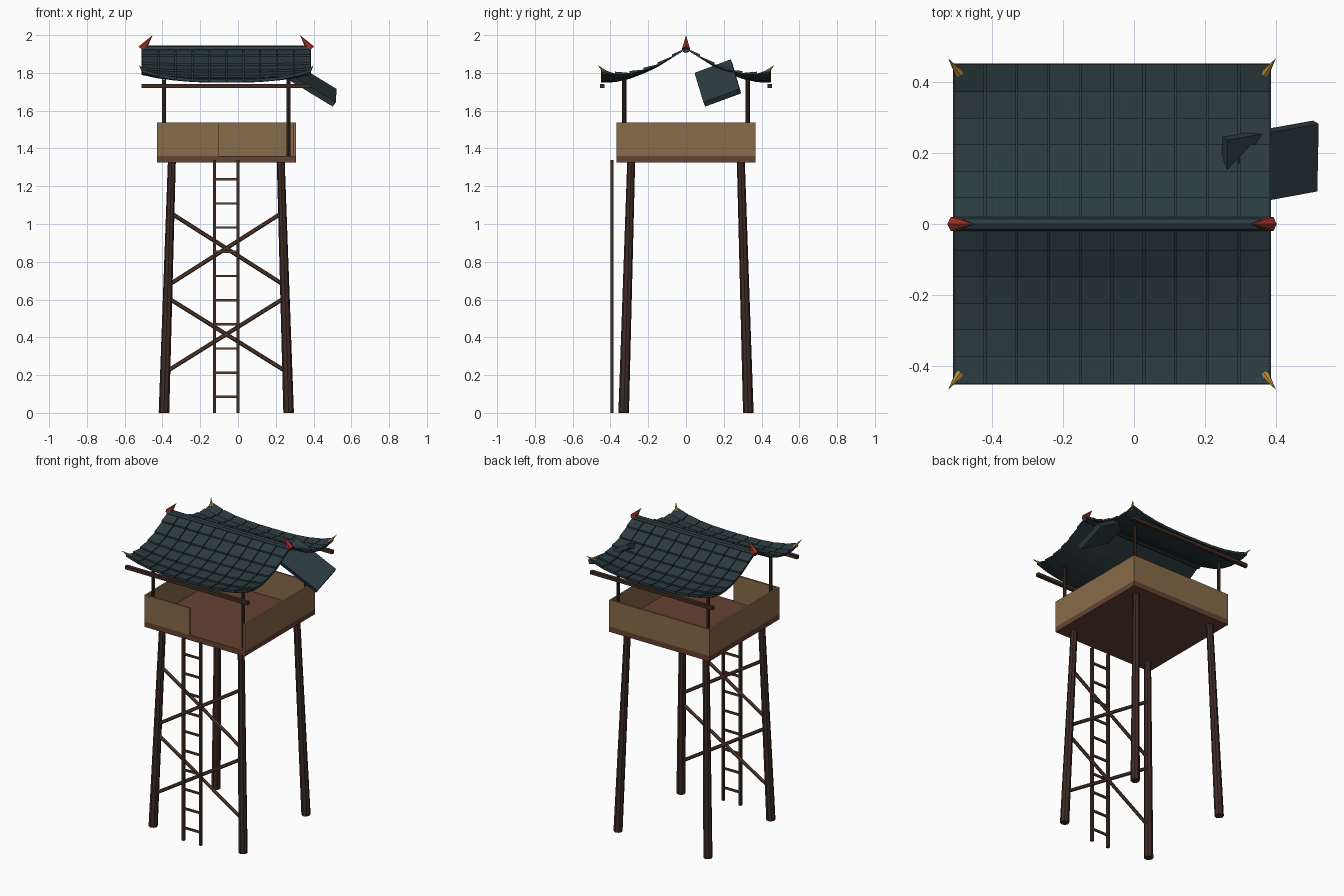
import bpy, bmesh
from mathutils import Vector, Matrix

if "Cube" in bpy.data.objects:
    bpy.data.objects.remove(bpy.data.objects["Cube"])

CX = -0.062  # tower centre in x


def mat(name, rgb):
    m = bpy.data.materials.new(name)
    m.diffuse_color = (*rgb, 1)
    m.use_nodes = True
    m.node_tree.nodes["Principled BSDF"].inputs["Base Color"].default_value = m.diffuse_color
    return m


DARK = mat("dark_wood", (.05, .025, .018))
BROWN = mat("brown_wood", (.09, .045, .027))
FLOOR = mat("floor_wood", (.13, .054, .032))
TAN = mat("wall_wood", (.25, .145, .068))
TILE = mat("roof_tile", (.024, .044, .050))
RED = mat("red_paint", (.32, .03, .02))
GOLD = mat("gold_paint", (.48, .26, .04))


def finish(name, bm, m):
    bmesh.ops.recalc_face_normals(bm, faces=bm.faces)
    me = bpy.data.meshes.new(name)
    bm.to_mesh(me)
    bm.free()
    me.materials.append(m)
    ob = bpy.data.objects.new(name, me)
    bpy.context.collection.objects.link(ob)
    return ob


def rod(name, a, b, r1, r2, m, sides=8):
    a, b = Vector(a), Vector(b)
    d = b - a
    bm = bmesh.new()
    M = Matrix.Translation((a + b) / 2) @ d.to_track_quat('Z', 'Y').to_matrix().to_4x4()
    bmesh.ops.create_cone(bm, cap_ends=True, segments=sides, radius1=r1, radius2=r2,
                          depth=d.length, matrix=M)
    return finish(name, bm, m)


def box(name, lo, hi, m):
    lo, hi = Vector(lo), Vector(hi)
    bm = bmesh.new()
    M = Matrix.Translation((lo + hi) / 2) @ Matrix.Diagonal((*(hi - lo), 1))
    bmesh.ops.create_cube(bm, size=1, matrix=M)
    return finish(name, bm, m)


def slab(bm, bottom, top):
    b = [bm.verts.new(p) for p in bottom]
    t = [bm.verts.new(p) for p in top]
    bm.faces.new(b)
    bm.faces.new(t)
    for i in range(4):
        j = (i + 1) % 4
        bm.faces.new((b[i], b[j], t[j], t[i]))


# Legs and roof posts
for sx in (-1, 1):
    for sy in (-1, 1):
        tag = ("left" if sx < 0 else "right") + ("_front" if sy < 0 else "_back")
        rod("leg_" + tag, (CX + sx * .33, sy * .33, 0), (CX + sx * .288, sy * .29, 1.34),
            .028, .021, DARK)
        rod("post_" + tag, (CX + sx * .33, sy * .327, 1.35), (CX + sx * .33, sy * .327, 1.765),
            .011, .011, DARK)

# Cross braces on the front
for i, (lo, hi) in enumerate(((.215, .61), (.675, 1.06))):
    for s in (-1, 1):
        def pt(side, z):
            k = z / 1.34
            return (CX + side * (.33 - .042 * k), -.33 + .04 * k, z)
        rod(f"brace_{i}_{s}", pt(-s, lo), pt(s, hi), .011, .011, BROWN, 6)

# Ladder
for x in (-.125, 0):
    box("ladder_rail", (x - .008, -.4, 0), (x + .008, -.384, 1.34), DARK)
for i in range(10):
    z = .085 + i * .128
    box("ladder_rung", (-.12, -.398, z - .006), (-.005, -.386, z + .006), BROWN)

# Platform and half-open parapet
X0, X1, Y, T = -.43, .307, .367, .012
box("platform_floor", (X0, -Y, 1.325), (X1, Y, 1.36), FLOOR)
box("wall_left", (X0, -Y, 1.36), (X0 + T, Y, 1.537), TAN)
box("wall_right", (X1 - T, -Y, 1.36), (X1, Y, 1.537), TAN)
box("wall_back", (X0 + T, Y - T, 1.36), (X1 - T, Y, 1.537), TAN)
box("wall_front_half", (X0 + T, -Y, 1.36), (-.10, -Y + T, 1.537), TAN)

# Eave beams
for s in (-1, 1):
    box("eave_beam", (-.512, s * .443 - .011, 1.719), (.387, s * .443 + .011, 1.741), DARK)

# Curved roof surface: u across -1..1, v from ridge 0 to eave 1
PROFILE = ((0, 1.925), (.075, 1.88), (.15, 1.833), (.225, 1.798), (.3, 1.77), (.375, 1.753), (.45, 1.75))


def surf(u, v, s, up=0.0):
    f = min(max(v, 0), 1) * 6
    i = min(int(f), 5)
    (ya, za), (yb, zb) = PROFILE[i], PROFILE[i + 1]
    k = f - i
    lift = .055 * abs(u) ** 3 * v ** 2
    return (CX + u * .449, s * (ya + (yb - ya) * k), za + (zb - za) * k + lift + up)


for s in (-1, 1):
    side = "front" if s < 0 else "back"
    # Thin lining below the tiles
    bm = bmesh.new()
    g = [[bm.verts.new(surf(i / 5 - 1, j / 6, s, -.002)) for j in range(7)] for i in range(11)]
    for i in range(10):
        for j in range(6):
            bm.faces.new((g[i][j], g[i + 1][j], g[i + 1][j + 1], g[i][j + 1]))
    finish("roof_lining_" + side, bm, TILE)
    # Overlapping tile courses
    bm = bmesh.new()
    for i in range(10):
        ua, ub = i / 5 - 1 + .006, (i + 1) / 5 - 1 - .006
        for j in range(6):
            va, vb = j / 6, (j + 1) / 6
            q = ((ua, va), (ub, va), (ub, vb), (ua, vb))
            slab(bm, [surf(u, v, s) for u, v in q],
                 [surf(u, v, s, .006 if v == va else .016) for u, v in q])
    finish("roof_tiles_" + side, bm, TILE)

# Ridge roll, red ridge finials, gold corner horns
rod("ridge_roll", (CX - .449, 0, 1.925), (CX + .449, 0, 1.925), .02, .02, TILE)
for s in (-1, 1):
    rod("ridge_finial", (CX + s * .447, 0, 1.925), (CX + s * .39, 0, 2.0), .023, 0, RED, 6)
    for t in (-1, 1):
        rod("corner_horn", (CX + s * .432, t * .425, 1.80), (CX + s * .463, t * .468, 1.842),
            .013, 0, GOLD, 6)

# Broken roof slab hanging off the right side
A, B, C, D = (Vector(p) for p in ((.265, .237, 1.872), (.522, .283, 1.715),
                                  (.518, .092, 1.645), (.262, .045, 1.80)))
n = (B - A).cross(D - A).normalized() * .03
if n.z > 0:
    n = -n
bm = bmesh.new()
slab(bm, [p + n for p in (A, B, C, D)], [A, B, C, D])
finish("broken_roof_slab", bm, TILE)
